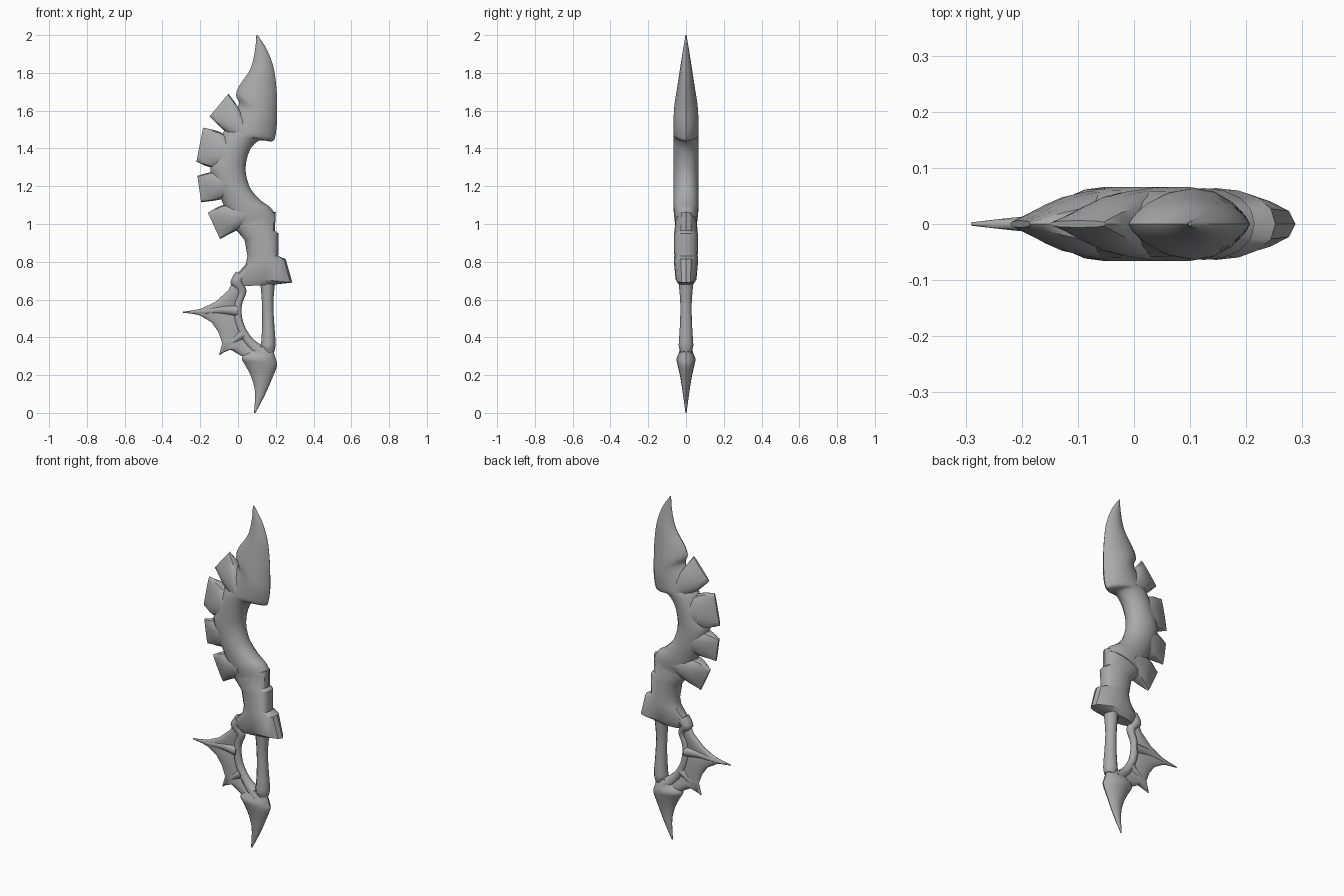
import bpy
import bmesh
import math
from mathutils import Vector

default_cube = bpy.data.objects.get("Cube")
if default_cube:
    bpy.data.objects.remove(default_cube)

# One flat grey for the whole weapon
GREY = (.4, .4, .4, 1)
bone_grey = bpy.data.materials.new("bone_grey")
bone_grey.use_nodes = True
bone_grey.diffuse_color = GREY
shader = bone_grey.node_tree.nodes["Principled BSDF"]
shader.inputs["Base Color"].default_value = GREY
shader.inputs["Roughness"].default_value = .7


def catmull(a, b, c, d, t):
    """Smooth blend between the rows b and c."""
    return [q + t * (r - p + t * (2 * p - 5 * q + 4 * r - s + t * (3 * (q - r) + s - p))) / 2
            for p, q, r, s in zip(a, b, c, d)]


def refine(rows, steps):
    """Insert smooth in-between rows."""
    fine = []
    last = len(rows) - 1
    for i in range(last):
        before, after = rows[max(i - 1, 0)], rows[min(i + 2, last)]
        for k in range(steps):
            fine.append(catmull(before, rows[i], rows[i + 1], after, k / steps))
    fine.append(rows[last])
    return fine


def ribbon(name, rows, steps=4, sides=16, angle=40):
    """Loft rows of (left x, left z, right x, right z, half thickness, sharpness).
    Sharpness one gives an ellipse, two a lens, less than one a box."""
    bm = bmesh.new()
    rings = []
    for xl, zl, xr, zr, thick, sharp in refine(rows, steps):
        left, right = Vector((xl, 0, zl)), Vector((xr, 0, zr))
        ring = []
        for k in range(sides):
            u = math.tau * k / sides
            point = left.lerp(right, (1 - math.cos(u)) / 2)
            bulge = abs(math.sin(u)) ** sharp
            point.y = math.copysign(max(thick, .001) * bulge, math.sin(u))
            ring.append(bm.verts.new(point))
        rings.append(ring)
    for low, high in zip(rings, rings[1:]):
        for k in range(sides):
            n = (k + 1) % sides
            bm.faces.new((low[k], low[n], high[n], high[k]))
    bm.faces.new(rings[0])
    bm.faces.new(rings[-1])
    bmesh.ops.recalc_face_normals(bm, faces=bm.faces)
    mesh = bpy.data.meshes.new(name)
    bm.to_mesh(mesh)
    bm.free()
    mesh.materials.append(bone_grey)
    part = bpy.data.objects.new(name, mesh)
    bpy.context.collection.objects.link(part)
    bpy.ops.object.select_all(action="DESELECT")
    part.select_set(True)
    bpy.context.view_layer.objects.active = part
    bpy.ops.object.shade_smooth_by_angle(angle=math.radians(angle))
    return part


def tube(name, path):
    """Round bone along a path of (x, z, radius)."""
    rows = []
    for i, (x, z, radius) in enumerate(path):
        start, end = path[max(i - 1, 0)], path[min(i + 1, len(path) - 1)]
        along = Vector((end[0] - start[0], end[1] - start[1])).normalized()
        dx, dz = along.y * radius, -along.x * radius
        rows.append((x - dx, z - dz, x + dx, z + dz, radius, 1))
    return ribbon(name, rows, sides=12)


# Hooked blade point flowing into the curved spine
ribbon("blade_and_spine", [
    (.097, 2, .103, 2, .003, 1),
    (.09, 1.92, .155, 1.92, .016, 1.5),
    (.065, 1.82, .19, 1.82, .032, 1.5),
    (.005, 1.73, .205, 1.7, .048, 1.5),
    (-.01, 1.68, .207, 1.6, .06, 1.5),
    (.005, 1.635, .205, 1.52, .065, 1.5),
    (-.03, 1.57, .195, 1.455, .066, 1.5),
    (-.06, 1.52, .175, 1.437, .066, 1.4),
    (-.08, 1.48, .115, 1.442, .066, 1.2),
    (-.1, 1.42, .068, 1.4, .066, 1),
    (-.13, 1.34, .044, 1.33, .066, .9),
    (-.145, 1.28, .043, 1.26, .066, .9),
    (-.115, 1.19, .068, 1.185, .066, .9),
    (-.08, 1.11, .12, 1.125, .066, .9),
    (-.05, 1.04, .17, 1.09, .065, .9),
    (-.02, .98, .197, 1.05, .06, .9),
])

# Wedge teeth along the back: inner, root and outer edge
teeth = {
    "upper": ((.06, 1.52, 0, 1.44), (.0, 1.62, -.08, 1.5), (-.05, 1.69, -.15, 1.57)),
    "upper_middle": ((-.02, 1.42, -.05, 1.3), (-.09, 1.485, -.145, 1.3), (-.185, 1.51, -.22, 1.33)),
    "lower_middle": ((-.04, 1.28, 0, 1.16), (-.14, 1.275, -.09, 1.13), (-.215, 1.255, -.195, 1.115)),
    "lower": ((.02, 1.1, .06, 1), (-.08, 1.1, -.03, .955), (-.16, 1.06, -.095, .92)),
}
for place, edges in teeth.items():
    rows = [edge + shape for edge, shape in zip(edges, ((.064, .6), (.05, .6), (.006, .6)))]
    ribbon(place + "_tooth", rows, steps=3)

# Stepped guard made of overlapping plates
ribbon("guard", [
    (-.04, 1, .2, 1.065, .055, .9),
    (.01, .945, .195, .965, .062, .9),
    (.035, .915, .215, .95, .064, .9),
    (.05, .83, .213, .83, .062, .9),
    (.04, .785, .252, .815, .064, .9),
    (-.02, .72, .288, .69, .055, .9),
    (.02, .67, .2, .68, .035, .9),
], steps=1, angle=30)

# Straight grip
tube("grip", [(.157, .73, .045), (.157, .66, .036), (.157, .57, .03),
              (.16, .47, .032), (.161, .39, .037), (.16, .35, .038), (.165, .32, .028)])

# Curved rim that closes the hand opening
tube("rim", [(.02, .73, .036), (-.005, .69, .035), (.022, .64, .023), (.002, .58, .02),
             (0, .51, .021), (.02, .44, .022), (.065, .37, .026), (.13, .31, .04)])

# Thin webbed wing
ribbon("wing_web", [
    (-.02, .71, .03, .68, .018, 1),
    (-.05, .65, .02, .64, .018, 1),
    (-.12, .587, .005, .6, .016, 1),
    (-.2, .55, 0, .565, .014, 1),
    (-.28, .536, 0, .54, .012, 1),
    (-.2, .515, 0, .515, .014, 1),
    (-.14, .48, .005, .49, .016, 1),
    (-.105, .43, .015, .46, .016, 1),
    (-.083, .37, .025, .43, .016, 1),
    (-.1, .31, .04, .4, .016, 1),
    (-.04, .335, .065, .37, .018, 1),
    (.02, .3, .11, .34, .025, 1),
], steps=1)

# Bones running out through the web
tube("long_wing_bone", [(0, .54, .03), (-.09, .545, .022), (-.19, .535, .014), (-.29, .533, .003)])
tube("short_wing_bone", [(.03, .42, .026), (-.04, .37, .017), (-.098, .307, .003)])

# Pommel swelling into the bottom spike
ribbon("pommel_spike", [
    (.09, .35, .19, .345, .03, 1),
    (.05, .325, .19, .32, .035, 1),
    (.02, .29, .2, .285, .05, 1.1),
    (.04, .25, .207, .25, .044, 1.2),
    (.07, .19, .182, .185, .03, 1.3),
    (.09, .11, .145, .1, .017, 1.3),
    (.085, 0, .093, 0, .003, 1),
])
